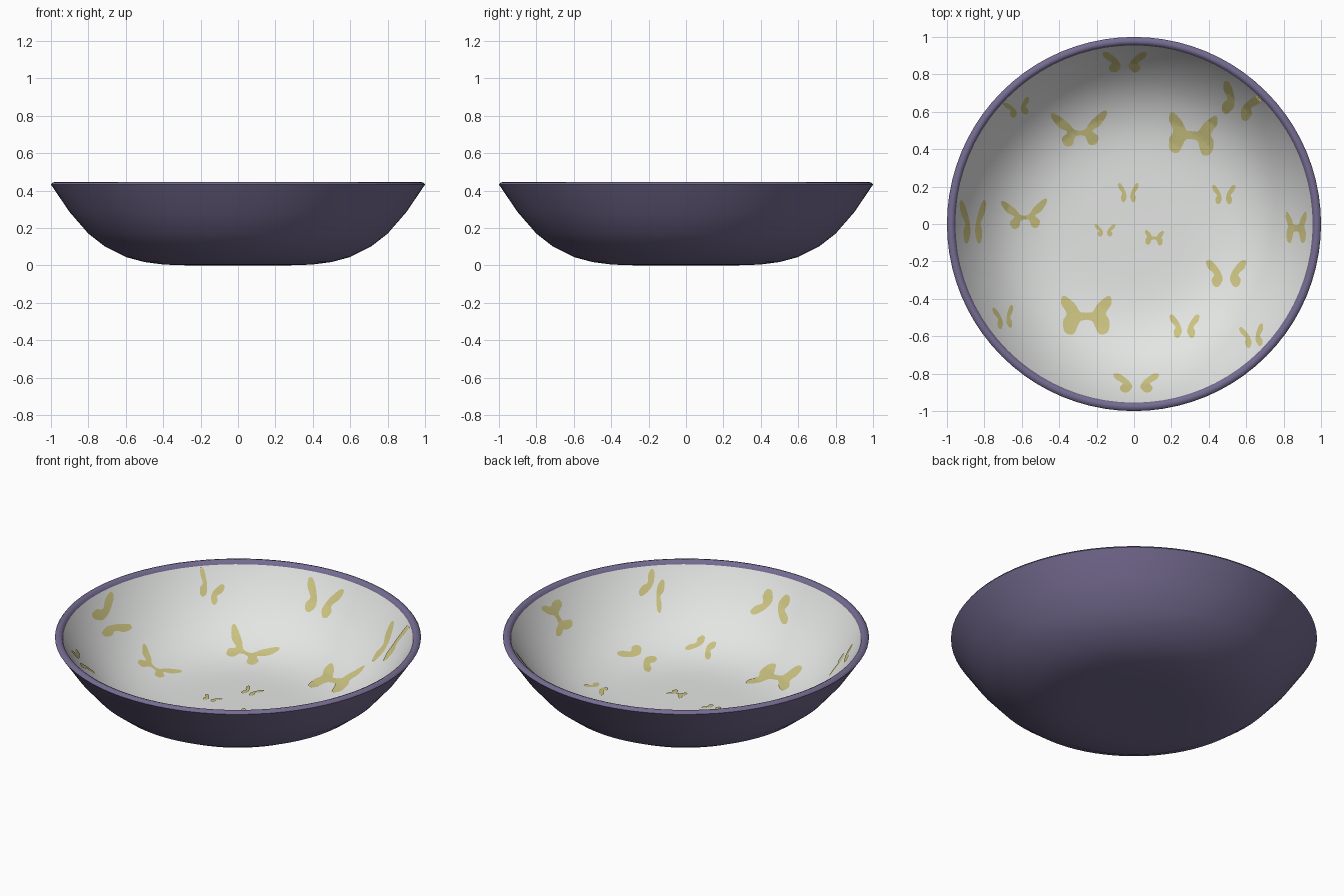
import bpy, bmesh, math
from mathutils import Vector

if "Cube" in bpy.data.objects:
    bpy.data.objects.remove(bpy.data.objects["Cube"])


def material(name, rgb):
    m = bpy.data.materials.new(name)
    m.diffuse_color = (*rgb, 1)
    m.use_nodes = True
    m.node_tree.nodes["Principled BSDF"].inputs["Base Color"].default_value = m.diffuse_color
    return m


purple = material("muted purple glaze", (0.18, 0.15, 0.285))
white = material("off white glaze", (0.77, 0.785, 0.77))
gold = material("pale gold paint", (0.60, 0.545, 0.22))

# Bowl profile (radius, height)
OUTER = [(0, 0), (0.3, 0.001), (0.4, 0.005), (0.5, 0.018), (0.6, 0.045), (0.71, 0.1),
         (0.8, 0.17), (0.9, 0.285), (0.985, 0.41), (1, 0.432), (0.992, 0.443),
         (0.975, 0.447), (0.962, 0.441), (0.955, 0.426)]
INNER = [(0.86, 0.287), (0.77, 0.187), (0.68, 0.119), (0.58, 0.071), (0.48, 0.045),
         (0.38, 0.034), (0.28, 0.03), (0, 0.03)]


def finish(bm, name, mats):
    me = bpy.data.meshes.new(name)
    bm.to_mesh(me)
    bm.free()
    ob = bpy.data.objects.new(name, me)
    bpy.context.collection.objects.link(ob)
    for m in mats:
        me.materials.append(m)
    for o in bpy.context.selected_objects:
        o.select_set(False)
    ob.select_set(True)
    bpy.context.view_layer.objects.active = ob
    bpy.ops.object.shade_smooth_by_angle(angle=math.radians(50))
    return ob


# Lathe the bowl: purple outside and rim, white inside
def build_bowl(sides=80):
    bm = bmesh.new()
    rings = []
    for r, z in OUTER + INNER:
        if r == 0:
            rings.append([bm.verts.new((0, 0, z))] * sides)
        else:
            rings.append([bm.verts.new((r * math.cos(a), r * math.sin(a), z))
                          for a in (2 * math.pi * i / sides for i in range(sides))])
    for k in range(len(rings) - 1):
        for i in range(sides):
            j = (i + 1) % sides
            quad = [rings[k][i], rings[k + 1][i], rings[k + 1][j], rings[k][j]]
            f = bm.faces.new(list(dict.fromkeys(quad)))
            f.material_index = 1 if k >= len(OUTER) - 1 else 0
    bmesh.ops.recalc_face_normals(bm, faces=bm.faces)
    finish(bm, "bowl", [purple, white])


# Height and slope of the inner surface at a radius
INSIDE = [OUTER[-1]] + INNER


def inner(r):
    for (r1, z1), (r0, z0) in zip(INSIDE, INSIDE[1:]):
        if r >= r0:
            s = (z1 - z0) / (r1 - r0)
            return z0 + s * (r - r0), s
    return 0.03, 0


# Right wing outlines in a unit box
BROAD = [(0, 0.12), (0.25, 0.18), (0.48, 0.62), (0.9, 1), (1, 0.6), (0.78, 0.1),
         (0.92, -0.3), (0.85, -0.85), (0.5, -0.95), (0.25, -0.32), (0, -0.22)]
SLENDER = [(0, -0.08), (0.2, 0.02), (0.45, 0.5), (0.9, 1), (1, 0.8), (0.75, 0.2),
           (0.45, -0.1), (0.65, -0.45), (0.55, -0.88), (0.3, -0.85), (0.18, -0.4), (0, -0.3)]
SPLIT = [(0.2, -0.2), (0.38, 0.35), (0.75, 0.95), (1, 0.9), (0.9, 0.4), (0.6, -0.05),
         (0.72, -0.45), (0.62, -0.9), (0.38, -0.95), (0.2, -0.55)]

# Butterflies: outline, centre x, y, half width, half height, turn in degrees
BUTTERFLIES = [
    (SPLIT, -0.05, 0.865, 0.118, 0.055, 0), (SPLIT, 0.565, 0.65, 0.115, 0.085, -20),
    (SPLIT, -0.62, 0.62, 0.07, 0.045, 15), (SLENDER, -0.29, 0.505, 0.15, 0.095, 3),
    (BROAD, 0.31, 0.48, 0.13, 0.11, -5), (SPLIT, -0.03, 0.167, 0.055, 0.052, 0),
    (SPLIT, 0.48, 0.157, 0.062, 0.052, 0), (SLENDER, -0.585, 0.05, 0.123, 0.08, 3),
    (SPLIT, -0.862, 0.01, 0.07, 0.118, 0), (SPLIT, -0.155, -0.035, 0.055, 0.033, 0),
    (BROAD, 0.108, -0.073, 0.05, 0.04, -3), (BROAD, 0.867, -0.018, 0.056, 0.085, 0),
    (SPLIT, 0.493, -0.265, 0.108, 0.073, 0), (BROAD, -0.255, -0.488, 0.135, 0.105, 0),
    (SPLIT, 0.27, -0.547, 0.08, 0.063, 0), (SPLIT, -0.695, -0.5, 0.055, 0.06, 8),
    (SPLIT, 0.635, -0.6, 0.065, 0.06, 10), (SPLIT, 0.012, -0.85, 0.122, 0.052, 0),
]


def smooth_outline(pts, steps=4):
    n, out = len(pts), []
    for i in range(n):
        a, b, c, d = (Vector(pts[(i + k) % n]) for k in (-1, 0, 1, 2))
        if b.x == 0 and c.x == 0:      # straight join at the body
            out.append(b)
            continue
        for s in range(steps):
            t = s / steps
            p = 0.5 * (2 * b + (c - a) * t + (2 * a - 5 * b + 4 * c - d) * t * t
                       + (3 * b - a - 3 * c + d) * t ** 3)
            p.x = max(p.x, 0)
            out.append(p)
    return out


# Painted butterflies: thin sheets wrapped onto the inner surface
def build_butterflies():
    bm = bmesh.new()
    for outline, cx, cy, w, h, deg in BUTTERFLIES:
        c, s = math.cos(math.radians(deg)), math.sin(math.radians(deg))
        for side in (1, -1):
            pts = smooth_outline(outline)
            vs = [bm.verts.new((cx + p.x * w * side * c - p.y * h * s,
                                cy + p.x * w * side * s + p.y * h * c, 0)) for p in pts]
            bm.faces.new(vs)
    bmesh.ops.triangulate(bm, faces=bm.faces[:])
    for axis in (Vector((1, 0, 0)), Vector((0, 1, 0))):
        for i in range(-38, 39):
            bmesh.ops.bisect_plane(bm, geom=bm.verts[:] + bm.edges[:] + bm.faces[:],
                                   plane_co=axis * i * 0.025, plane_no=axis)
    bmesh.ops.triangulate(bm, faces=bm.faces[:])
    for f in bm.faces:
        f.normal_update()
        if f.normal.z < 0:
            f.normal_flip()
    for v in bm.verts:
        r = min(math.hypot(v.co.x, v.co.y), 0.945)
        z, slope = inner(r)
        v.co.z = z + 0.004 * math.sqrt(1 + slope * slope)
    finish(bm, "painted_butterflies", [gold])


build_bowl()
build_butterflies()
